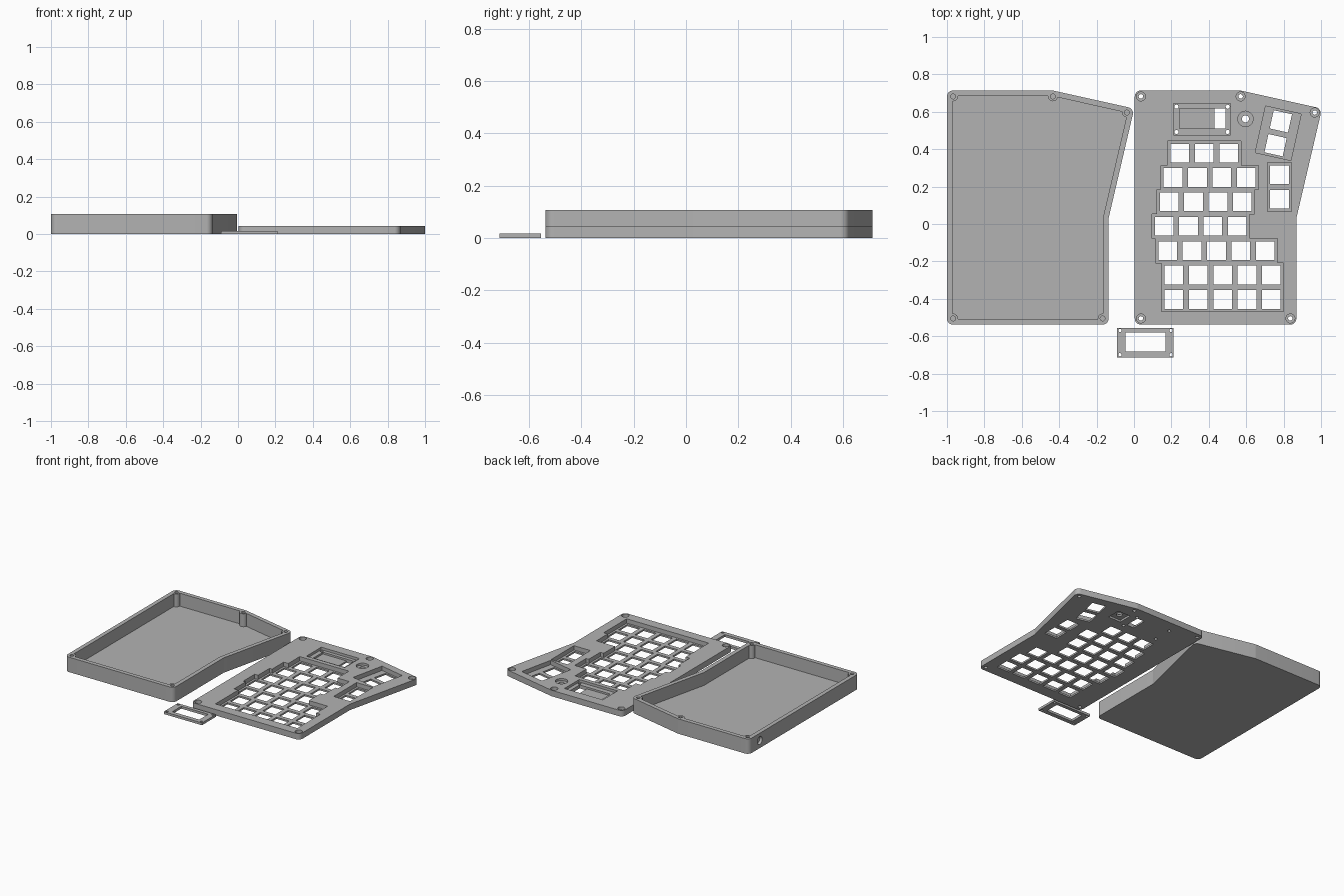
import bpy, bmesh, math
from mathutils import Vector

if "Cube" in bpy.data.objects:
    bpy.data.objects.remove(bpy.data.objects["Cube"])

grey = bpy.data.materials.new("case_grey")
grey.diffuse_color = (0.45, 0.45, 0.45, 1)
grey.use_nodes = True
grey.node_tree.nodes["Principled BSDF"].inputs["Base Color"].default_value = grey.diffuse_color


def fillet(points, radius, steps=6):
    """Round every corner of a closed 2D outline."""
    out, n = [], len(points)
    for i in range(n):
        p = Vector(points[i])
        a = (Vector(points[i - 1]) - p).normalized()
        b = (Vector(points[(i + 1) % n]) - p).normalized()
        half = a.angle(b) / 2
        centre = p + (a + b).normalized() * radius / math.sin(half)
        s = p + a * radius / math.tan(half) - centre
        e = p + b * radius / math.tan(half) - centre
        for k in range(steps + 1):
            d = s.lerp(e, k / steps).normalized() * radius
            out.append(tuple(centre + d))
    return out


def rect(cx, cy, w, h, turn=0):
    c, s = math.cos(turn), math.sin(turn)
    return [(cx + x * c - y * s, cy + x * s + y * c) for x, y in
            ((-w/2, -h/2), (w/2, -h/2), (w/2, h/2), (-w/2, h/2))]


def circle(cx, cy, r, n=24):
    return [(cx + r * math.cos(2*math.pi*i/n), cy + r * math.sin(2*math.pi*i/n)) for i in range(n)]


def prisms(name, outlines, z0, z1):
    """Extrude a set of separate outlines from z0 to z1 as one object."""
    bm = bmesh.new()
    for pts in outlines:
        f = bm.faces.new([bm.verts.new((x, y, z0)) for x, y in pts])
        ext = bmesh.ops.extrude_face_region(bm, geom=[f])
        bmesh.ops.translate(bm, vec=(0, 0, z1 - z0),
                            verts=[v for v in ext["geom"] if isinstance(v, bmesh.types.BMVert)])
    bmesh.ops.recalc_face_normals(bm, faces=bm.faces)
    me = bpy.data.meshes.new(name)
    bm.to_mesh(me)
    bm.free()
    ob = bpy.data.objects.new(name, me)
    bpy.context.collection.objects.link(ob)
    me.materials.append(grey)
    return ob


def boolean(ob, tool, op="DIFFERENCE"):
    mod = ob.modifiers.new("bool", "BOOLEAN")
    mod.object, mod.operation, mod.solver = tool, op, "EXACT"
    bpy.context.view_layer.objects.active = ob
    bpy.ops.object.modifier_apply(modifier=mod.name)
    bpy.data.objects.remove(tool)


def cut(ob, outlines, z0, z1):
    boolean(ob, prisms("cutter", outlines, z0, z1))


def finish(ob):
    bpy.ops.object.select_all(action="DESELECT")
    ob.select_set(True)
    bpy.context.view_layer.objects.active = ob
    bpy.ops.object.shade_smooth_by_angle(angle=math.radians(30))


def shifted(points, dx):
    return [(x + dx, y) for x, y in points]


# Shared half-keyboard outline and screw positions, x measured from the left edge
OUTLINE = [(0, -0.538), (0.864, -0.538), (0.864, 0.03), (1.001, 0.617), (0.565, 0.714), (0, 0.714)]
INNER = [(0.03, -0.508), (0.834, -0.508), (0.834, 0.033), (0.965, 0.594), (0.562, 0.684), (0.03, 0.684)]
SCREWS = [(0.033, -0.505), (0.832, -0.505), (0.962, 0.596), (0.566, 0.682), (0.033, 0.682)]
TRAY_X, PLATE_X = -1.0, 0.004
TRAY_H, PLATE_H, WEB = 0.107, 0.043, 0.012

# Bottom tray: shell, screw posts, cable hole in the left wall
tray = prisms("bottom_tray", [shifted(fillet(OUTLINE, 0.032), TRAY_X)], 0, TRAY_H)
cut(tray, [shifted(fillet(INNER, 0.006, 3), TRAY_X)], 0.014, 0.2)
posts = [circle(x + TRAY_X, y, 0.026) for x, y in SCREWS]
boolean(tray, prisms("screw_posts", posts, 0.007, TRAY_H), "UNION")
cut(tray, [circle(x + TRAY_X, y, 0.013) for x, y in SCREWS], 0.04, 0.2)
port = prisms("cable_hole", [circle(0, 0, 0.028)], -0.05, 0.02)
port.rotation_euler = (0, math.pi / 2, 0)
port.location = (TRAY_X, 0.59, 0.055)
bpy.context.view_layer.update()
boolean(tray, port)
finish(tray)

# Switch plate body
plate = prisms("switch_plate", [shifted(fillet(OUTLINE, 0.032), PLATE_X)], 0, PLATE_H)

# Staggered key rows: (first key centre x, key count)
P, KEY = 0.1304, 0.1
ROWS = [(0.245, 3), (0.209, 4), (0.188, 4), (0.161, 4), (0.180, 5), (0.213, 5), (0.213, 5)]
TOP_Y = 0.379
left, right, holes = [], [], []
for i, (x, n) in enumerate(ROWS):
    y = TOP_Y - i * P
    for side, sx in ((left, x - P/2), (right, x + (n - 0.5) * P)):
        if side and abs(side[-1][0] - sx) < 1e-6:
            side.pop()
        else:
            side.append((sx, y + P/2))
        side.append((sx, y - P/2))
    holes += [rect(x + k * P, y, KEY, KEY) for k in range(n)]
key_well = left + right[::-1]

# Side pair and tilted thumb pair
TILT = math.radians(-12.5)
tx, ty = 0.771, 0.485
holes += [rect(0.778, y, KEY, KEY) for y in (0.263, 0.133)]
for s in (-P/2, P/2):
    holes.append(rect(tx - s * math.sin(TILT), ty + s * math.cos(TILT), KEY, KEY, TILT))
wells = [key_well, rect(0.778, 0.198, P, 2 * P), rect(tx, ty, 0.195, 0.255, TILT)]
cut(plate, wells, WEB, 0.1)

# Display recess, inner pocket, connector slot and its screw holes
cut(plate, [rect(0.364, 0.559, 0.305, 0.168)], 0.025, 0.1)
cut(plate, [rect(0.366, 0.564, 0.246, 0.108)], WEB, 0.1)
holes.append(rect(0.460, 0.564, 0.058, 0.108))
holes += [circle(x, y, 0.011, 16) for x in (0.227, 0.501) for y in (0.627, 0.492)]

# Knob seat with square pocket underneath
cut(plate, [circle(0.596, 0.562, 0.041, 32)], 0.028, 0.1)
cut(plate, [rect(0.596, 0.562, 0.1, 0.1)], -0.1, 0.014)
holes.append(circle(0.596, 0.562, 0.019))

# Screw counterbores and all through holes
cut(plate, [circle(x + PLATE_X, y, 0.024) for x, y in SCREWS], 0.022, 0.1)
holes += [circle(x + PLATE_X, y, 0.012) for x, y in SCREWS]
cut(plate, holes, -0.1, 0.1)
finish(plate)

# Loose display bezel
bezel = prisms("display_bezel", [rect(0.061, -0.634, 0.303, 0.158)], 0, 0.017)
cut(bezel, [rect(0.062, -0.631, 0.214, 0.102)], -0.1, 0.1)
corners = [(x, y) for x in (-0.075, 0.198) for y in (-0.569, -0.699)]
cut(bezel, [circle(x, y, 0.009, 16) for x, y in corners], -0.1, 0.1)
finish(bezel)
